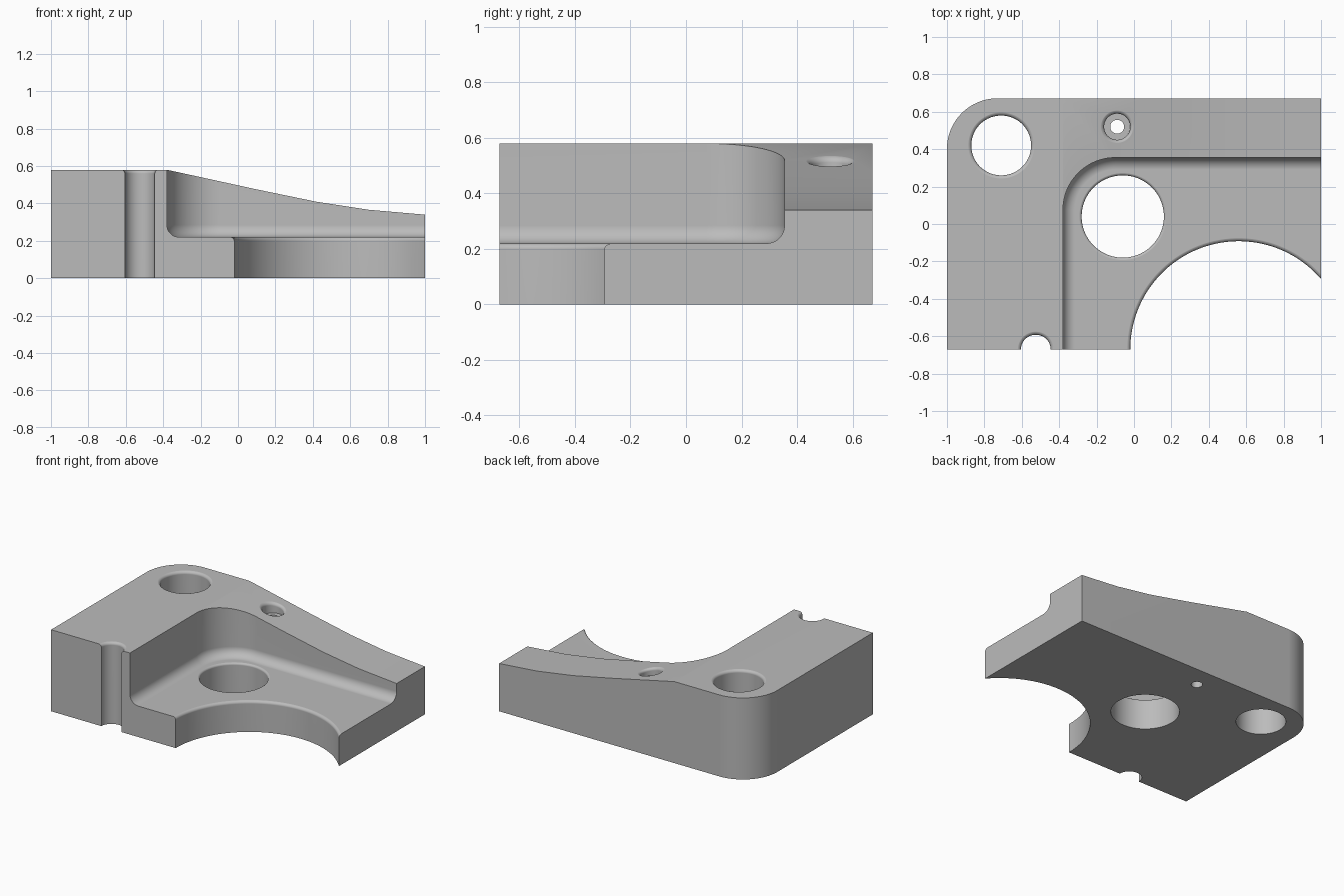
import bpy
import bmesh
from math import sin, cos, pi, radians
from mathutils import Vector

if "Cube" in bpy.data.objects:
    bpy.data.objects.remove(bpy.data.objects["Cube"], do_unlink=True)

BACK = 0.672      # half depth of the block
HEIGHT = 0.58
FLOOR = 0.22      # height of the pocket floor
SLOPE = -0.219    # fall of the rear arm per unit of x

metal = bpy.data.materials.new("light grey metal")
metal.use_nodes = True
grey = (0.5, 0.5, 0.5, 1)
metal.diffuse_color = grey
metal.node_tree.nodes["Principled BSDF"].inputs["Base Color"].default_value = grey


def make_object(name, bm):
    bmesh.ops.recalc_face_normals(bm, faces=bm.faces)
    mesh = bpy.data.meshes.new(name)
    bm.to_mesh(mesh)
    bm.free()
    mesh.materials.append(metal)
    obj = bpy.data.objects.new(name, mesh)
    bpy.context.collection.objects.link(obj)
    return obj


def loft(name, rings):
    """Closed solid through equally long rings of points."""
    bm = bmesh.new()
    loops = [[bm.verts.new(p) for p in ring] for ring in rings]
    n = len(loops[0])
    for low, high in zip(loops, loops[1:]):
        for i in range(n):
            j = (i + 1) % n
            bm.faces.new((low[i], low[j], high[j], high[i]))
    bm.faces.new(loops[0])
    bm.faces.new(loops[-1])
    return make_object(name, bm)


def flared(r, top, f):
    """Hole profile whose upper rim is rounded by f."""
    arc = [(r + f * (1 - cos(a)), top - f + f * sin(a))
           for a in [radians(15 * k) for k in range(6)]]
    end = radians(75)
    last = (arc[-1][0] + 0.012 * sin(end), arc[-1][1] + 0.012 * cos(end))
    return arc + [last, (last[0], top + 0.5)]


def hole_cutter(name, x, y, profile, steps=64, slope=0.0, slope_from=0.0):
    rings = []
    for r, z in profile:
        ring = []
        for k in range(steps):
            a = 2 * pi * (k + 0.5) / steps
            dx = r * cos(a)
            dz = slope * dx if z > slope_from else 0
            ring.append((x + dx, y + r * sin(a), z + dz))
        rings.append(ring)
    return loft(name, rings)


def pocket_ring(inset, z):
    """Pocket outline with one round corner, open past the block's sides."""
    cx, cy, r = -0.10, 0.075, 0.28 - inset
    pts = [(1.3, -1, z), (-0.38 + inset, -1, z)]
    for k in range(25):
        a = pi - pi / 2 * k / 24
        pts.append((cx + r * cos(a), cy + r * sin(a), z))
    return pts + [(1.3, cy + r, z)]


# Bracket body: side profile pushed through the depth, one upright corner rounded
side = [(-1, 0), (1, 0), (1, 0.34), (0.70, 0.366), (0.42, 0.409), (0.10, 0.475),
        (-0.38, HEIGHT), (-1, HEIGHT)]
bracket = loft("bracket_body", [[(x, y, z) for x, z in side] for y in (-BACK, BACK)])
bm = bmesh.new()
bm.from_mesh(bracket.data)
corner = [e for e in bm.edges
          if all((v.co.xy - Vector((-1, BACK))).length < 0.001 for v in e.verts)]
bmesh.ops.bevel(bm, geom=corner, offset=0.27, segments=16, profile=0.5, affect='EDGES')
bm.to_mesh(bracket.data)
bm.free()

# Pocket with a rounded bottom edge
fillet = 0.065
rings = []
for k in range(9):
    a = pi / 2 * k / 8
    rings.append(pocket_ring(fillet * (1 - sin(a)), FLOOR + fillet * (1 - cos(a))))
rings.append(pocket_ring(0, 1))

# Counterbored screw hole that follows the sloping arm
screw_top = 0.475 + SLOPE * (-0.09 - 0.10)
screw = [(0.037, -0.1), (0.037, 0.455), (0.07, 0.455)] + flared(0.07, screw_top, 0.02)

cutters = [
    loft("pocket_cutter", rings),
    hole_cutter("corner_hole_cutter", -0.71, 0.42,
                [(0.16, -0.1)] + flared(0.16, HEIGHT, 0.02)),
    hole_cutter("centre_hole_cutter", -0.06, 0.04,
                [(0.22, -0.1)] + flared(0.22, FLOOR, 0.015)),
    hole_cutter("front_notch_cutter", -0.525, -BACK,
                [(0.08, -0.1)] + flared(0.08, HEIGHT, 0.02), 48),
    hole_cutter("large_arc_cutter", 0.56, -BACK,
                [(0.58, -0.1)] + flared(0.58, FLOOR, 0.02), 128),
    hole_cutter("screw_hole_cutter", -0.09, 0.52, screw, 48, SLOPE, 0.46),
]

# Cut everything out of the body
bpy.ops.object.select_all(action='DESELECT')
bpy.context.view_layer.objects.active = bracket
bracket.select_set(True)
for cutter in cutters:
    cutter.hide_render = True
    mod = bracket.modifiers.new(cutter.name, 'BOOLEAN')
    mod.operation = 'DIFFERENCE'
    mod.solver = 'EXACT'
    mod.object = cutter
    bpy.ops.object.modifier_apply(modifier=mod.name)
    bpy.data.objects.remove(cutter, do_unlink=True)

# Smooth curves, crisp edges, flat faces kept flat
bpy.ops.object.shade_smooth_by_angle(angle=radians(30))
weighted = bracket.modifiers.new("even_shading", 'WEIGHTED_NORMAL')
weighted.keep_sharp = True
